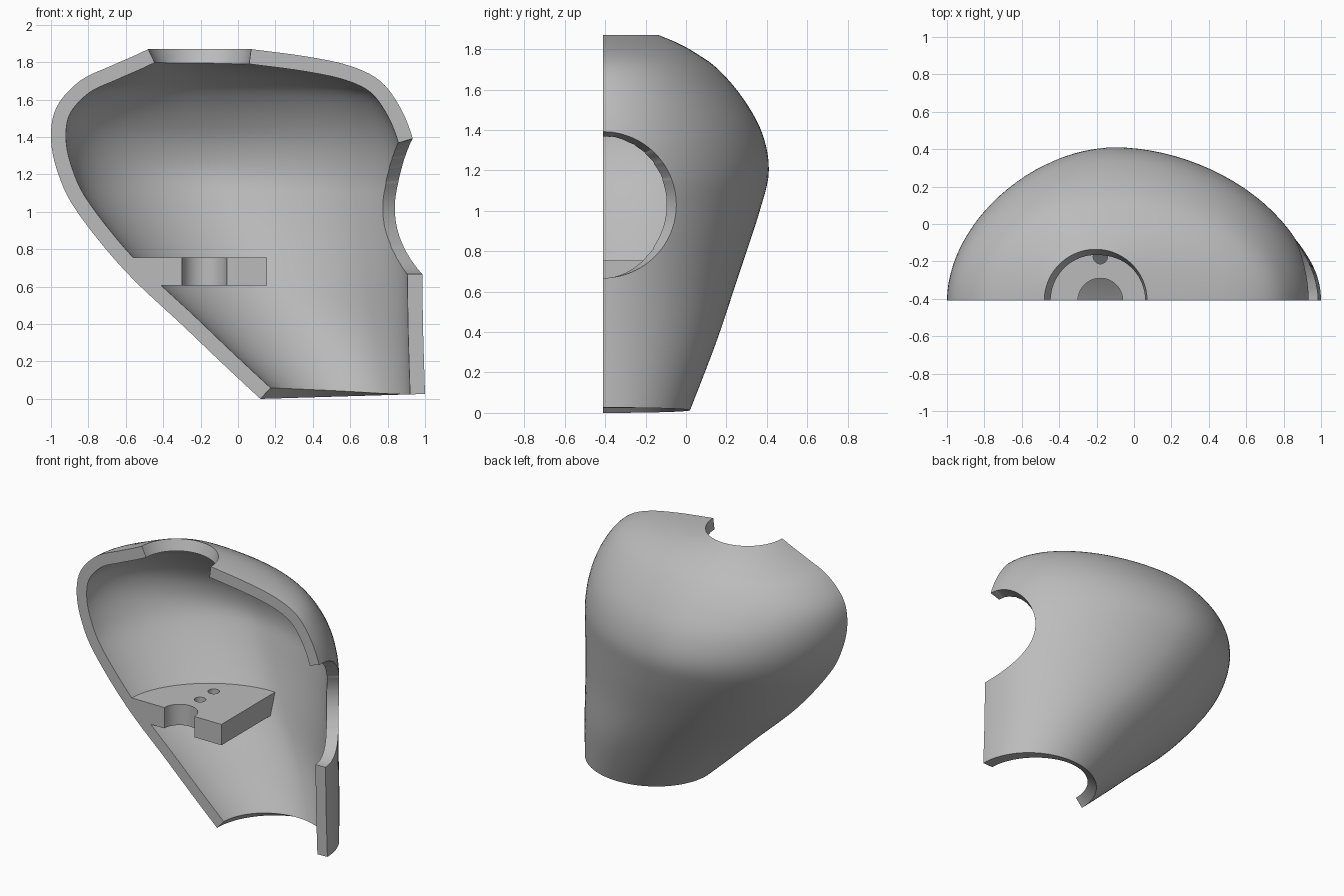
import bpy
import bmesh
from math import cos, sin, pi, radians
from mathutils import Matrix, Vector

if "Cube" in bpy.data.objects:
    bpy.data.objects.remove(bpy.data.objects["Cube"], do_unlink=True)

CUT_Y = -0.41        # plane where the body is sliced open
WALL = 0.08          # shell thickness
STEPS, SIDES = 5, 96
HOLE_Z, HOLE_R = 1.03, 0.362

# Outline stations: height, left x, right x, depth, x of deepest point
STATIONS = [
    (0, .12, 1, .43, .56),
    (.35, -.25, .99, .56, .38),
    (.68, -.6, .985, .67, .15),
    (1, -.86, .98, .775, -.03),
    (1.2, -.96, .97, .82, -.1),
    (1.39, -1, .935, .785, -.12),
    (1.56, -.97, .866, .69, -.13),
    (1.7, -.845, .76, .57, -.15),
    (1.78, -.68, .6, .46, -.18),
    (1.83, -.565, .37, .37, -.2),
    (1.87, -.48, .07, .275, -.205),
]

grey = bpy.data.materials.new("light grey")
grey.use_nodes = True
colour = (0.5, 0.5, 0.5, 1)
grey.diffuse_color = colour
grey.node_tree.nodes["Principled BSDF"].inputs["Base Color"].default_value = colour


def smooth_stations():
    """Catmull-Rom interpolation through the stations."""
    pts = [Vector(s) for s in STATIONS]
    pts = [2 * pts[0] - pts[1]] + pts + [2 * pts[-1] - pts[-2]]
    rows = []
    for a, b, c, d in zip(pts, pts[1:], pts[2:], pts[3:]):
        for k in range(STEPS):
            t = k / STEPS
            rows.append(0.5 * (2 * b + (c - a) * t + (2 * a - 5 * b + 4 * c - d) * t ** 2
                               + (3 * b - a - 3 * c + d) * t ** 3))
    return rows + [pts[-2]]


def make_object(name, bm):
    mesh = bpy.data.meshes.new(name)
    bm.to_mesh(mesh)
    bm.free()
    obj = bpy.data.objects.new(name, mesh)
    bpy.context.collection.objects.link(obj)
    mesh.materials.append(grey)
    return obj


def body_solid(name, inset=0):
    """Closed loft of the whole body, optionally shrunk along its normals."""
    bm = bmesh.new()
    rings = []
    for z, left, right, depth, peak in smooth_stations():
        # sections are round at both ends and slightly pointed in the middle
        power = 2 - 0.15 * sin(pi * min(1, z / 1.87))
        ring = []
        for i in range(SIDES):
            a = 2 * pi * i / SIDES
            u = abs(cos(a)) ** (2 / power)
            v = abs(sin(a)) ** (2 / power) * (1 if sin(a) > 0 else -1)
            x = peak + u * (right - peak) if cos(a) > 0 else peak - u * (peak - left)
            tilt = 0.03 * (x - 0.12) * max(0, 1 - z / 0.4)
            ring.append(bm.verts.new((x, CUT_Y + v * depth, z + tilt)))
        rings.append(ring)
    for low, high in zip(rings, rings[1:]):
        for i in range(SIDES):
            j = (i + 1) % SIDES
            bm.faces.new((low[i], low[j], high[j], high[i]))
    bm.faces.new(rings[0][::-1])
    bm.faces.new(rings[-1])
    bm.normal_update()
    if inset:
        moves = [(v, v.normal.copy()) for v in bm.verts]
        for v, n in moves:
            v.co -= n * inset
    return make_object(name, bm)


def cylinder(name, centre, radius, length, axis="Z"):
    bm = bmesh.new()
    turn = Matrix.Rotation(radians(90), 4, "Y") if axis == "X" else Matrix()
    bmesh.ops.create_cone(bm, cap_ends=True, segments=SIDES, radius1=radius, radius2=radius,
                          depth=length, matrix=Matrix.Translation(centre) @ turn)
    return make_object(name, bm)


def box(name, low, high):
    bm = bmesh.new()
    low, high = Vector(low), Vector(high)
    bmesh.ops.create_cube(bm, size=1, matrix=Matrix.Translation((low + high) / 2)
                          @ Matrix.Diagonal((*(high - low), 1)))
    return make_object(name, bm)


def apply_modifiers(obj):
    graph = bpy.context.evaluated_depsgraph_get()
    mesh = bpy.data.meshes.new_from_object(obj.evaluated_get(graph))
    obj.modifiers.clear()
    obj.data = mesh


def combine(obj, tool, operation):
    mod = obj.modifiers.new("cut", "BOOLEAN")
    mod.operation, mod.solver, mod.object = operation, "EXACT", tool
    apply_modifiers(obj)
    bpy.data.objects.remove(tool, do_unlink=True)


def shade(obj):
    bpy.ops.object.select_all(action="DESELECT")
    obj.select_set(True)
    bpy.context.view_layer.objects.active = obj
    bpy.ops.object.shade_smooth_by_angle(angle=radians(30))


# Shell: punch the round side opening through the solid body
shell = body_solid("shell")
combine(shell, cylinder("side_cutter", (0.9, CUT_Y, HOLE_Z), HOLE_R, 1, "X"), "DIFFERENCE")

# Remove end caps and opening walls so only the outer skin remains
bm = bmesh.new()
bm.from_mesh(shell.data)


def in_opening(v):
    return v.co.x > 0.2 and Vector((v.co.y - CUT_Y, v.co.z - HOLE_Z)).length < HOLE_R + 0.001


unwanted = [f for f in bm.faces if len(f.verts) >= SIDES or all(in_opening(v) for v in f.verts)]
bmesh.ops.delete(bm, geom=unwanted, context="FACES")
bmesh.ops.remove_doubles(bm, verts=bm.verts, dist=0.003)
bm.to_mesh(shell.data)
bm.free()

# Thicken the skin inwards
thick = shell.modifiers.new("wall", "SOLIDIFY")
thick.thickness, thick.offset = WALL, -1
apply_modifiers(shell)

# Slice away the front half and close the cut wall
bm = bmesh.new()
bm.from_mesh(shell.data)
cut = bmesh.ops.bisect_plane(bm, geom=bm.verts[:] + bm.edges[:] + bm.faces[:], dist=0.0001,
                             plane_co=(0, CUT_Y, 0), plane_no=(0, 1, 0), clear_inner=True)
bmesh.ops.holes_fill(bm, edges=[e for e in bm.edges if e.is_boundary], sides=0)
bmesh.ops.recalc_face_normals(bm, faces=bm.faces)
bm.to_mesh(shell.data)
bm.free()
shade(shell)

# Shelf: slab fitted to the inside of the wall, with a notch and two screw holes
shelf = box("shelf", (-1.2, CUT_Y, 0.605), (0.155, 0.6, 0.755))
combine(shelf, body_solid("fit_body", WALL / 2), "INTERSECT")
for y, radius in ((CUT_Y, 0.12), (-0.175, 0.038), (-0.02, 0.038)):
    combine(shelf, cylinder("shelf_cutter", (-0.18, y, 0.68), radius, 0.5), "DIFFERENCE")
shade(shelf)
